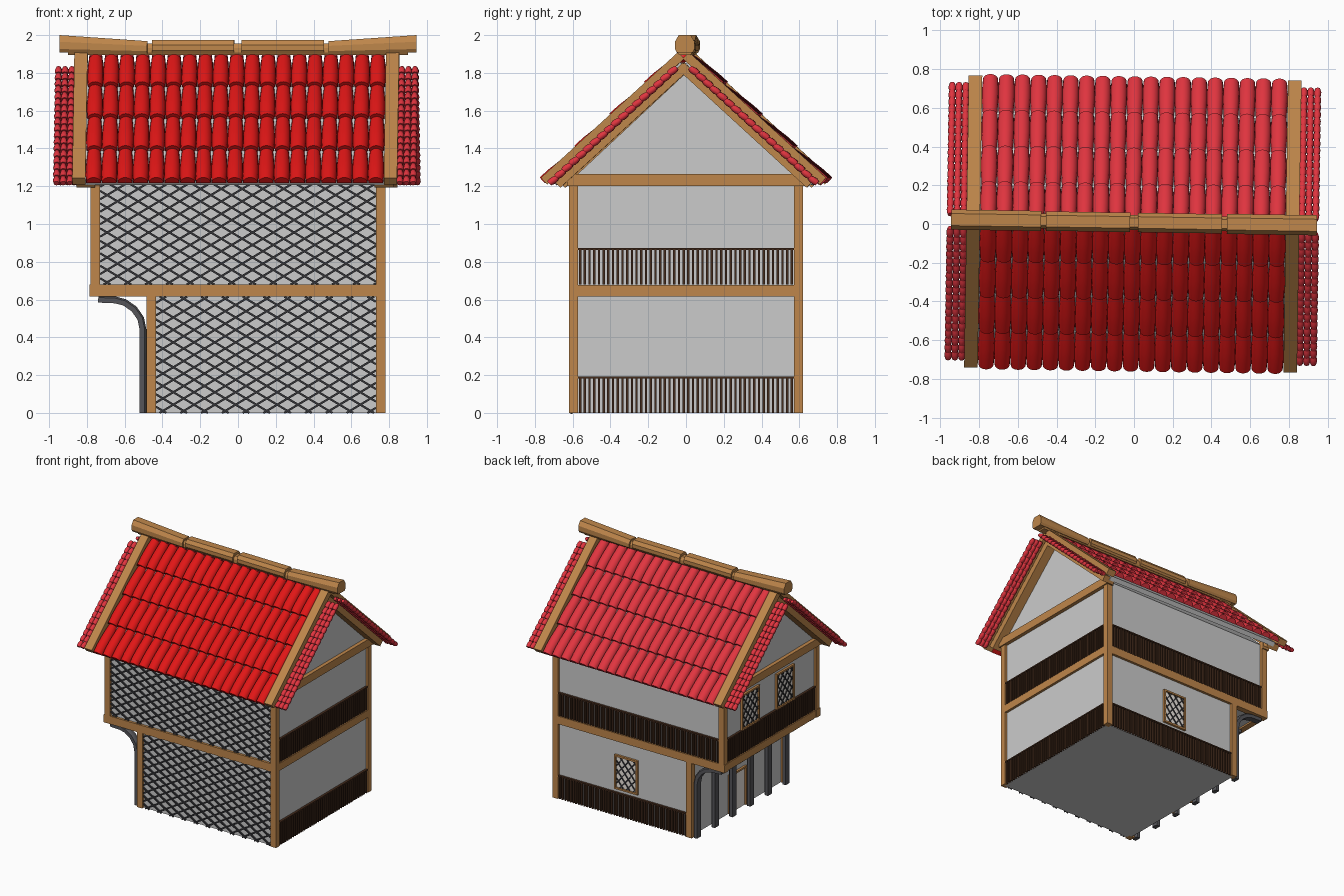
import bpy, bmesh
from math import sin, cos, pi, radians, atan, hypot
from mathutils import Matrix, Vector

if "Cube" in bpy.data.objects:
    bpy.data.objects.remove(bpy.data.objects["Cube"])


def mat(name, r, g, b):
    m = bpy.data.materials.new(name)
    m.diffuse_color = (r, g, b, 1)
    m.use_nodes = True
    m.node_tree.nodes["Principled BSDF"].inputs["Base Color"].default_value = m.diffuse_color
    return m


WOOD = mat("wood", 0.52, 0.24, 0.07)
DARK = mat("dark_wood", 0.06, 0.025, 0.012)
IRON = mat("iron", 0.035, 0.035, 0.04)
STEEL = mat("bracket_grey", 0.09, 0.09, 0.1)
PALE = mat("pale_pane", 0.85, 0.8, 0.75)
RED_F = mat("red_front", 0.75, 0.008, 0.008)
RED_B = mat("red_back", 0.75, 0.035, 0.05)
I4 = Matrix.Identity(4)


def make(name, bm, material=None, smooth=False):
    bmesh.ops.recalc_face_normals(bm, faces=bm.faces)
    me = bpy.data.meshes.new(name)
    bm.to_mesh(me)
    bm.free()
    ob = bpy.data.objects.new(name, me)
    bpy.context.collection.objects.link(ob)
    if material:
        me.materials.append(material)
    if smooth:
        bpy.ops.object.select_all(action='DESELECT')
        ob.select_set(True)
        bpy.context.view_layer.objects.active = ob
        bpy.ops.object.shade_smooth_by_angle(angle=radians(45))
    return ob


def box(bm, lo, hi, M=I4):
    lo, hi = Vector(lo), Vector(hi)
    bmesh.ops.create_cube(bm, size=1, matrix=M @ Matrix.Translation((lo + hi) / 2)
                          @ Matrix.Diagonal((*(hi - lo), 1)))


def loft(bm, rings):
    # skin a row of equal closed rings and cap both ends
    rows = [[bm.verts.new(p) for p in r] for r in rings]
    n = len(rows[0])
    for a, b in zip(rows, rows[1:]):
        for i in range(n):
            bm.faces.new((a[i], a[(i + 1) % n], b[(i + 1) % n], b[i]))
    bm.faces.new(rows[0])
    bm.faces.new(rows[-1])


def frame(u, v, w, o):
    return Matrix((u, v, w)).transposed().to_4x4().copy() if o is None else \
        Matrix.Translation(o) @ Matrix((u, v, w)).transposed().to_4x4()


# wall frames: u along the wall, v up, w outwards
FRONT = frame((1, 0, 0), (0, 0, 1), (0, -1, 0), (0, -0.6, 0))
BACK = frame((1, 0, 0), (0, 0, 1), (0, 1, 0), (0, 0.6, 0))
RIGHT = frame((0, 1, 0), (0, 0, 1), (1, 0, 0), (0.76, 0, 0))
LEFT = frame((0, 1, 0), (0, 0, 1), (-1, 0, 0), (-0.76, 0, 0))
LOWLEFT = frame((0, 1, 0), (0, 0, 1), (-1, 0, 0), (-0.46, 0, 0))


def lattice(bm, M, u0, u1, v0, v1, du, slope, t, w):
    run = (v1 - v0) / slope
    for sg in (1, -1):
        c = u0 - run + du / 2
        while c < u1:
            ua, ub = max(u0, c), min(u1, c + run)
            if ub - ua > 0.006:
                um = (ua + ub) / 2
                vm = v0 + slope * (um - c)
                if sg < 0:
                    vm = v0 + v1 - vm
                L = (ub - ua) * hypot(1, slope)
                R = Matrix.Rotation(sg * atan(slope), 4, 'Z')
                box(bm, (-L / 2, -t / 2, 0), (L / 2, t / 2, w),
                    M @ Matrix.Translation((um, vm, 0)) @ R)
            c += du


# plaster walls
bm = bmesh.new()
box(bm, (-0.46, -0.6, 0), (0.76, 0.6, 0.64))
make("lower_walls", bm)
bm = bmesh.new()
sec = [(-0.6, 0.63), (0.6, 0.63), (0.6, 1.24), (0, 1.8), (-0.6, 1.24)]
loft(bm, [[(x, y, z) for y, z in sec] for x in (-0.76, 0.76)])
make("upper_walls_and_gables", bm)

# timber frame
bm = bmesh.new()
for sy in (-1, 1):
    a, b = sorted((sy * 0.573, sy * 0.62))
    box(bm, (0.73, a, 0), (0.78, b, 1.23))
    box(bm, (-0.78, a, 0.62), (-0.73, b, 1.23))
    box(bm, (-0.485, a, 0), (-0.435, b, 0.63))
    box(bm, (-0.785, a, 0.615), (0.78, b, 0.68))
for sx in (-1, 1):
    a, b = sorted((sx * 0.73, sx * 0.78))
    box(bm, (a, -0.615, 0.617), (b, 0.615, 0.678))
    a, b = sorted((sx * 0.73, sx * 0.79))
    box(bm, (a, -0.63, 1.2), (b, 0.63, 1.265))
make("timber_frame", bm, WOOD)

# front lattice
bm = bmesh.new()
lattice(bm, FRONT, -0.73, 0.73, 0.68, 1.23, 0.11, 0.6, 0.011, 0.012)
lattice(bm, FRONT, -0.435, 0.73, 0.0, 0.615, 0.11, 0.6, 0.011, 0.012)
make("front_lattice", bm, IRON)

# slatted railings
bm = bmesh.new()
for M, u0, u1, v0 in ((RIGHT, -0.573, 0.573, 0), (RIGHT, -0.573, 0.573, 0.68),
                      (LEFT, -0.573, 0.573, 0.68), (BACK, -0.73, 0.73, 0.68),
                      (BACK, -0.435, 0.73, 0)):
    n = round((u1 - u0) / 0.025)
    for i in range(n):
        u = u0 + (i + 0.5) * (u1 - u0) / n
        box(bm, (u - 0.006, v0, 0), (u + 0.006, v0 + 0.185, 0.016), M)
    box(bm, (u0, v0 + 0.182, 0), (u1, v0 + 0.192, 0.019), M)
make("slatted_railings", bm, DARK)


# windows and door
def opening(name, M, u0, u1, v0, v1, grid=True):
    bm = bmesh.new()
    t, d = 0.014, 0.018
    box(bm, (u0, v0, 0), (u0 + t, v1, d), M)
    box(bm, (u1 - t, v0, 0), (u1, v1, d), M)
    box(bm, (u0, v1 - t, 0), (u1, v1, d), M)
    if grid:
        box(bm, (u0, v0, 0), (u1, v0 + t, d), M)
    make(name + "_frame", bm, WOOD)
    bm = bmesh.new()
    box(bm, (u0 + t, v0, 0), (u1 - t, v1 - t, 0.006), M)
    make(name + "_panel", bm, PALE)
    if grid:
        bm = bmesh.new()
        lattice(bm, M, u0 + t, u1 - t, v0 + t, v1 - t, 0.06, 1.2, 0.009, 0.012)
        make(name + "_lattice", bm, IRON)


opening("back_window", BACK, 0.01, 0.22, 0.22, 0.5)
opening("left_window_a", LEFT, 0.15, 0.38, 0.87, 1.16)
opening("left_window_b", LEFT, -0.3, -0.07, 0.87, 1.16)
opening("door", LOWLEFT, -0.11, 0.11, 0, 0.32, False)

# curved brackets under the overhang
path = [(-0.503, 0), (-0.503, 0.44), (-0.515, 0.5), (-0.55, 0.55), (-0.6, 0.585),
        (-0.65, 0.598), (-0.74, 0.602)]
bm = bmesh.new()
for i in range(6):
    y = -0.575 + i * 0.23
    rings = []
    for k, (x, z) in enumerate(path):
        a, b = path[max(k - 1, 0)], path[min(k + 1, len(path) - 1)]
        t = Vector((b[0] - a[0], b[1] - a[1])).normalized() * 0.018
        rings.append([(x + s * t.y, y + h, z - s * t.x)
                      for s, h in ((1, .017), (.5, .026), (-1, .026), (-1, -.026), (.5, -.026), (1, -.017))])
    loft(bm, rings)
make("curved_brackets", bm, STEEL, True)

# roof frames: x along the ridge, y down the slope, z off the slope
TH = radians(42.5)
TURN = Matrix.Rotation(radians(-0.9), 4, 'Z')
SLOPE = {s: TURN @ frame((1, 0, 0), (0, s * cos(TH), -sin(TH)), (0, s * sin(TH), cos(TH)),
                         (-0.006, 0, 1.79)) for s in (-1, 1)}


def tile(bm, M, x, s0, s1, n0, n1, radii, arc, seg, flat=1.0):
    rings = []
    for k, r in enumerate(radii):
        f = k / (len(radii) - 1)
        m = seg + 1 if arc < 6 else seg
        rings.append([M @ Vector((x + r * cos(arc * i / seg), s0 + (s1 - s0) * f,
                                  n0 + (n1 - n0) * f + flat * r * sin(arc * i / seg)))
                      for i in range(m)])
    loft(bm, rings)


for side, name, red in ((-1, "front", RED_F), (1, "back", RED_B)):
    M = SLOPE[side]
    # main tiles
    bm = bmesh.new()
    for row in range(4):
        end = 0.18 + 0.25 * row
        for col in range(19):
            tile(bm, M, (col - 9) * 0.083, end - 0.265, end, 0.058, 0.076,
                 (0.034, 0.039, 0.0425, 0.043, 0.039), pi, 8)
    make(name + "_roof_tiles", bm, red, True)
    # small verge tiles
    bm = bmesh.new()
    for sx in (-1, 1):
        for col in range(3):
            for row in range(18):
                s = row * 0.0505
                tile(bm, M, sx * (0.874 + col * 0.035), s, s + 0.053, 0.05, 0.056,
                     (0.013, 0.018, 0.019, 0.015), 2 * pi, 8)
    make(name + "_verge_tiles", bm, RED_B, True)
    # verge boards and rafters
    bm = bmesh.new()
    for sx in (-1, 1):
        a, b = sorted((sx * 0.79, sx * 0.86))
        box(bm, (a, -0.06, 0.06), (b, 0.925, 0.108), M)
        a, b = sorted((sx * 0.74, sx * 0.84))
        box(bm, (a, -0.04, 0), (b, 0.885, 0.05), M)
    make(name + "_verge_boards", bm, WOOD)
    # grey roof deck
    bm = bmesh.new()
    box(bm, (-0.79, -0.03, 0.025), (0.79, 0.89, 0.06), M)
    make(name + "_roof_deck", bm)

# ridge beam pieces with upswept ends
bm = bmesh.new()


def ridge(stations, w):
    rings = []
    for x, b, t in stations:
        h = t - b
        sec = [(-.8, 0), (.8, 0), (1, .2), (1, .62), (.6, 1), (-.6, 1), (-1, .62), (-1, .2)]
        rings.append([TURN @ Vector((x, 0.008 + y * w, b + z * h)) for y, z in sec])
    loft(bm, rings)


for s in (-1, 1):
    ridge([(s * 0.48, 1.902, 1.968), (s * 0.945, 1.908, 2.0)], 0.052)
    ridge([(s * 0.02, 1.905, 1.975), (s * 0.455, 1.905, 1.975)], 0.05)
ridge([(-0.9, 1.895, 1.955), (0.9, 1.895, 1.955)], 0.038)
make("ridge_beam", bm, WOOD)
